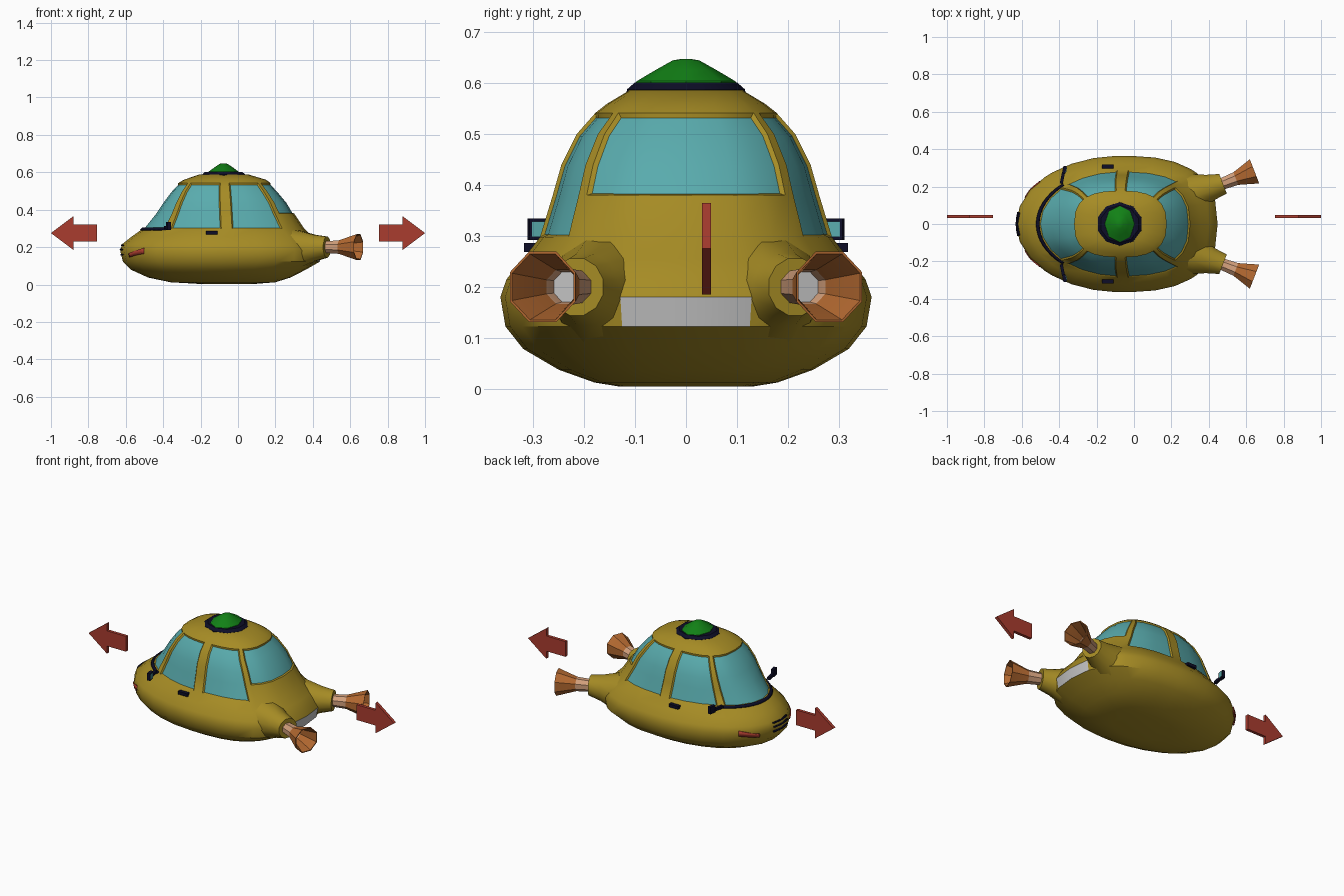
import bpy, bmesh
from math import sin, cos, radians, copysign
from mathutils import Vector

if "Cube" in bpy.data.objects:
    bpy.data.objects.remove(bpy.data.objects["Cube"])


def material(name, r, g, b):
    m = bpy.data.materials.new(name)
    m.use_nodes = True
    m.diffuse_color = (r, g, b, 1)
    m.node_tree.nodes["Principled BSDF"].inputs["Base Color"].default_value = (r, g, b, 1)
    return m


GOLD = material("gold paint", .38, .26, .018)
GLASS = material("teal glass", .1, .41, .42)
GREY = material("light grey", .55, .55, .55)
TAN = material("tan metal", .65, .35, .2)
ORANGE = material("orange metal", .45, .14, .03)
GREEN = material("green", .006, .22, .008)
NAVY = material("navy trim", .004, .004, .02)
RED = material("red", .4, .045, .028)


def finish(name, bm, mats, smooth=35):
    bmesh.ops.recalc_face_normals(bm, faces=bm.faces)
    me = bpy.data.meshes.new(name)
    bm.to_mesh(me)
    bm.free()
    for m in mats:
        me.materials.append(m)
    ob = bpy.data.objects.new(name, me)
    bpy.context.collection.objects.link(ob)
    bpy.ops.object.select_all(action="DESELECT")
    ob.select_set(True)
    bpy.context.view_layer.objects.active = ob
    if smooth:
        bpy.ops.object.shade_smooth_by_angle(angle=radians(smooth))
    return ob


def loft(bm, rings, mat_of=lambda i: 0):
    """Join rings of points with quads; return the faces by (band, column)."""
    vs = [[bm.verts.new(p) for p in ring] for ring in rings]
    n, faces = len(rings[0]), {}
    for i in range(len(vs) - 1):
        for j in range(n):
            k = (j + 1) % n
            f = bm.faces.new((vs[i][j], vs[i][k], vs[i + 1][k], vs[i + 1][j]))
            f.material_index = mat_of(i)
            faces[i, j] = f
    bm.faces.new(vs[0][::-1])
    bm.faces.new(vs[-1]).material_index = mat_of(len(vs) - 1)
    return faces


# Hull sections: height, nose x, tail x, half width
CX = -.07
SECTIONS = [
    (.004, -.22, .10, .13), (.012, -.36, .20, .18), (.037, -.48, .28, .25),
    (.078, -.57, .36, .32), (.122, -.615, .437, .355), (.18, -.63, .447, .365),
    (.215, -.62, .43, .353), (.255, -.57, .40, .32), (.298, -.51, .355, .287),
    (.38, -.445, .30, .262), (.44, -.405, .265, .245), (.50, -.36, .215, .215),
    (.542, -.32, .175, .178), (.56, -.29, .15, .155), (.587, -.21, .06, .11),
]
HEIGHTS = [s[0] for s in SECTIONS]


def hull_point(deg, z, off=0):
    """Point on the hull at an angle and height, pushed out by off."""
    i = max(k for k in range(len(HEIGHTS) - 1) if HEIGHTS[k] <= z)
    lo, hi = SECTIONS[i], SECTIONS[i + 1]
    u = (z - lo[0]) / (hi[0] - lo[0])
    _, nose, tail, half = (a + (b - a) * u for a, b in zip(lo, hi))
    c, s = cos(radians(deg)), sin(radians(deg))
    n = 2.6 if c > 0 else 2 + .7 * min(1, max(0, (z - .3) / .24))
    a = (tail - CX if c > 0 else CX - nose) + off
    return Vector((CX + copysign(abs(c) ** (2 / n), c) * a,
                   copysign(abs(s) ** (2 / n), s) * (half + off), z))


# Hull with sunken windows and a grey tail panel
quarter = [15, 30, 43, 49, 62, 75, 87.5]
half = quarter + [180 - a for a in reversed(quarter)]
ANGLES = [0] + half + [180] + [360 - a for a in reversed(half)]
bm = bmesh.new()
faces = loft(bm, [[hull_point(a, z) for a in ANGLES] for z in HEIGHTS])


def region(a0, a1, z0, z1):
    found = []
    for (i, j), f in faces.items():
        b0 = ANGLES[j]
        b1 = ANGLES[j + 1] if j + 1 < len(ANGLES) else 360
        shift = 360 if b0 < a0 else 0
        if (b0 + shift >= a0 and b1 + shift <= a1
                and HEIGHTS[i] >= z0 and HEIGHTS[i + 1] <= z1):
            found.append(f)
    return found


windows = [(137, 223, .298), (317, 403, .38), (49, 87.5, .298),
           (92.5, 131, .298), (229, 267.5, .298), (272.5, 311, .298)]
panes = [region(a0, a1, z0, .542) for a0, a1, z0 in windows]
for f in region(345, 375, .122, .18):
    f.material_index = 2
bmesh.ops.recalc_face_normals(bm, faces=bm.faces)
for pane in panes:
    bmesh.ops.inset_region(bm, faces=pane, thickness=.007, depth=-.007,
                           use_boundary=True, use_even_offset=True)
    for f in pane:
        f.material_index = 1
finish("hull", bm, [GOLD, GLASS, GREY])


# Thin plates that follow the hull
def plate(name, mat, a0, a1, low, high, steps=8, off=.004):
    """low and high are the (start, end) heights of the two long edges."""
    bm = bmesh.new()
    rows = []
    for k in range(steps + 1):
        u = k / steps
        rows.append([bm.verts.new(hull_point(a0 + (a1 - a0) * u, e[0] + (e[1] - e[0]) * u, off))
                     for e in (low, high)])
    for p, q in zip(rows, rows[1:]):
        bm.faces.new((p[0], q[0], q[1], p[1]))
    ob = finish(name, bm, [mat])
    mod = ob.modifiers.new("thickness", "SOLIDIFY")
    mod.thickness = .008
    mod.offset = -1


plate("windshield_trim", NAVY, 134, 226, (.293, .293), (.306, .306), 16, .007)
for k, z in enumerate((.155, .185, .207)):
    plate(f"nose_slot_{k + 1}", NAVY, 170, 190, (z, z), (z + .007, z + .007))


def box(name, mat, centre, size, turn=0):
    bpy.ops.mesh.primitive_cube_add(size=1, location=centre, rotation=(0, 0, turn))
    ob = bpy.context.object
    ob.name, ob.scale = name, size
    ob.data.materials.append(mat)


def ring_about(centre, axis, r, n):
    """Ring of n points around a level axis."""
    side = Vector((-axis.y, axis.x, 0))
    return [centre + side * (r * cos(radians(360 * (k + .5) / n)))
            + Vector((0, 0, r * sin(radians(360 * (k + .5) / n)))) for k in range(n)]


# Paired parts
for s, label in ((1, "left"), (-1, "right")):
    # tail pod blending out of the hull
    axis = Vector((.93, .36 * s, 0)).normalized()
    pod = [(.20, .15, .18, .135), (.33, .175, .187, .103),
           (.41, .197, .195, .073), (.476, .215, .2, .058)]
    bm = bmesh.new()
    loft(bm, [ring_about(Vector((x, y * s, z)), axis, r, 12) for x, y, z, r in pod])
    finish(f"{label}_tail_pod", bm, [GOLD], 50)

    # hollow flared nozzle: distance along the axis, radius
    start = Vector((.47, .214 * s, .2))
    nozzle = [(-.01, .033), (.08, .039), (.187, .075), (.187, .070), (.08, .036), (.05, .032)]
    bm = bmesh.new()
    loft(bm, [ring_about(start + axis * d, axis, r, 8) for d, r in nozzle],
         lambda i: (0, 1, 1, 1, 0, 2)[i])
    finish(f"{label}_nozzle", bm, [TAN, ORANGE, GREY], 30)

    # nose lamp, door handle and mirror
    a0, a1 = (157, 141) if s > 0 else (203, 219)
    plate(f"{label}_nose_lamp", RED, a0, a1, (.145, .165), (.165, .195))
    box(f"{label}_door_handle", NAVY, (-.14, .307 * s, .277), (.06, .022, .018))
    box(f"{label}_mirror_arm", NAVY, (-.383, .245 * s, .306), (.016, .06, .016), -.2 * s)
    box(f"{label}_mirror", NAVY, (-.372, .29 * s, .313), (.018, .04, .042), -.2 * s)
    box(f"{label}_mirror_glass", GLASS, (-.362, .289 * s, .313), (.004, .028, .03), -.2 * s)


# Roof beacon
def stack(name, mat, profile, n, squash):
    bm = bmesh.new()
    loft(bm, [[(-.077 + r * squash * cos(radians(360 * k / n + 90)),
                r * sin(radians(360 * k / n + 90)), z) for k in range(n)]
              for r, z in profile])
    finish(name, bm, [mat], 30)


stack("beacon_base", NAVY, [(.118, .575), (.116, .588), (.1, .602)], 10, 1.05)
stack("beacon", GREEN, [(.1, .597), (.097, .604), (.06, .626), (.026, .645), (.008, .648)], 8, .82)

# Direction arrows, pointing away at both ends
outline = [(1, .275), (.88, .365), (.88, .32), (.755, .32),
           (.755, .23), (.88, .23), (.88, .185)]
for s, label in ((-1, "nose_arrow"), (1, "tail_arrow")):
    bm = bmesh.new()
    loft(bm, [[(x * s, y, z) for x, z in outline] for y in (.031, .049)])
    finish(label, bm, [RED], 0)
